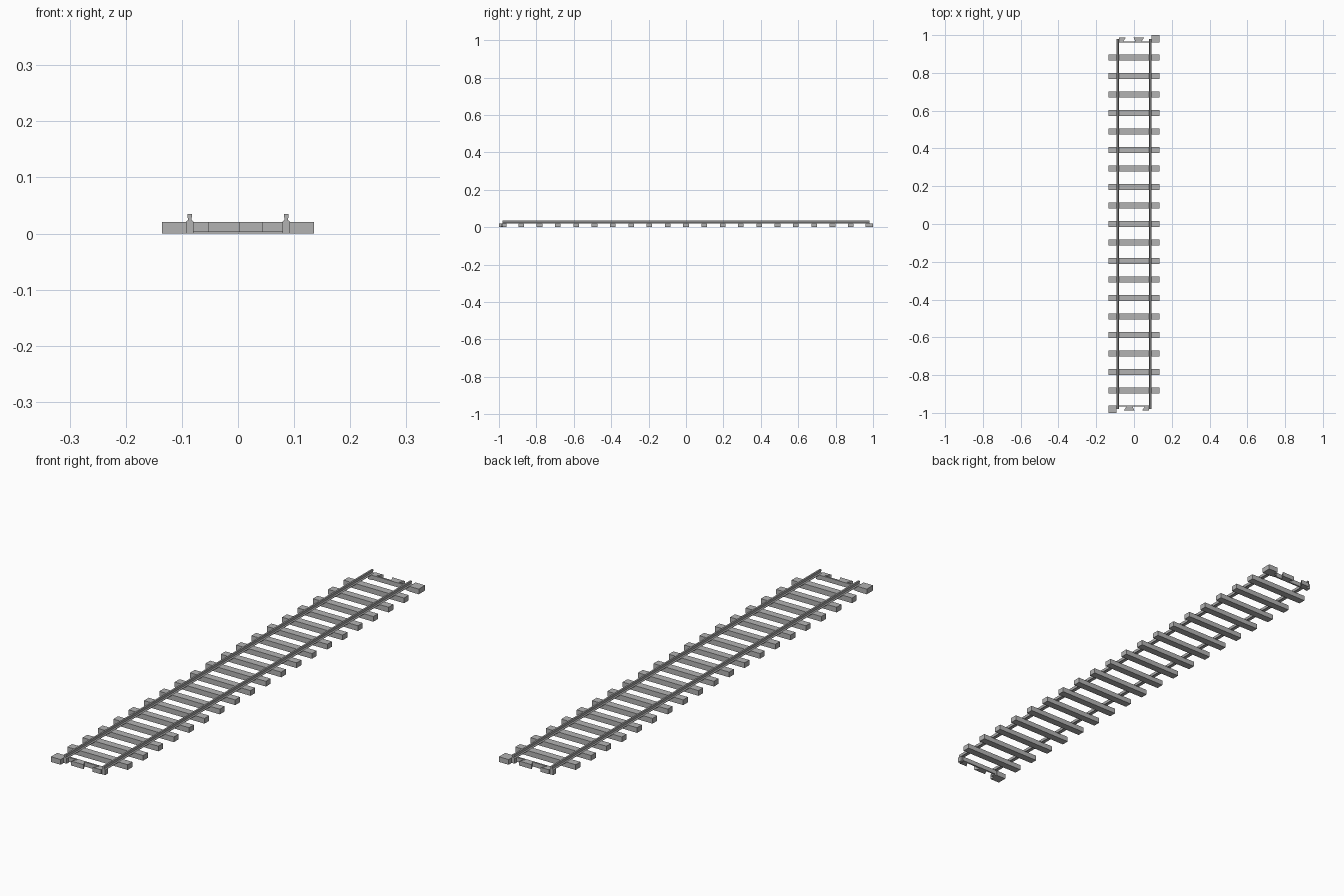
import bpy, bmesh
from math import pi
from mathutils import Matrix

cube = bpy.data.objects.get("Cube")
if cube:
    bpy.data.objects.remove(cube, do_unlink=True)

grey = bpy.data.materials.new("track grey")
colour = (0.45, 0.45, 0.45, 1)
grey.use_nodes = True
grey.diffuse_color = colour
grey.node_tree.nodes["Principled BSDF"].inputs["Base Color"].default_value = colour

SLEEPER_TOP = 0.021
GAUGE = 0.086          # rail centre to track centre
RAIL_END = 0.98


def prism(name, points, axis, low, high, turned=False):
    """Extrude a flat outline along y (points are x,z) or z (points are x,y)."""
    bm = bmesh.new()
    place = (lambda p, t: (p[0], t, p[1])) if axis == "y" else (lambda p, t: (p[0], p[1], t))
    face = bm.faces.new([bm.verts.new(place(p, low)) for p in points])
    grown = bmesh.ops.extrude_face_region(bm, geom=[face])["geom"]
    for v in grown:
        if isinstance(v, bmesh.types.BMVert):
            v.co["xyz".index(axis)] = high
    if turned:
        bm.transform(Matrix.Rotation(pi, 4, "Z"))
    bmesh.ops.recalc_face_normals(bm, faces=bm.faces)
    mesh = bpy.data.meshes.new(name)
    bm.to_mesh(mesh)
    bm.free()
    mesh.materials.append(grey)
    obj = bpy.data.objects.new(name, mesh)
    bpy.context.collection.objects.link(obj)
    return obj


def box(name, x0, x1, y0, y1, z0, z1, turned=False):
    return prism(name, [(x0, y0), (x1, y0), (x1, y1), (x0, y1)], "z", z0, z1, turned)


# Full sleepers
for i in range(-9, 10):
    y = i * 0.0979
    box(f"sleeper_{i + 10}", -0.135, 0.135, y - 0.015, y + 0.015, 0, SLEEPER_TOP)

# Rails: flared foot, narrow web, slightly wider head
half = [(0.007, 0.019), (0.007, 0.021), (0.003, 0.024), (0.003, 0.027),
        (0.004, 0.029), (0.004, 0.034), (0.003, 0.035)]
outline = half + [(-x, z) for x, z in reversed(half)]
for side, name in ((1, "left_rail"), (-1, "right_rail")):
    prism(name, [(x + side * GAUGE, z) for x, z in outline], "y", -RAIL_END, RAIL_END)

# Matching joint at each end, the back one turned half way round
for end, turned in (("front", False), ("back", True)):
    box(f"{end}_sleeper_stub", -0.135, -0.092, -1.0, -0.96, 0, SLEEPER_TOP, turned)
    box(f"{end}_tie_bar", -GAUGE, GAUGE, -0.967, -0.96, 0.003, SLEEPER_TOP, turned)
    prism(f"{end}_dovetail", [(-0.053, -0.988), (0.003, -0.988), (-0.011, -0.962),
                              (-0.039, -0.962)], "z", 0.003, SLEEPER_TOP, turned)
    prism(f"{end}_half_dovetail", [(0.043, -0.988), (0.08, -0.988), (0.08, -0.962),
                                   (0.06, -0.962)], "z", 0.003, SLEEPER_TOP, turned)
    # Feet under the rail ends
    for side in (-1, 1):
        x = side * GAUGE
        box(f"{end}_rail_foot_{'left' if side > 0 else 'right'}", x - 0.007, x + 0.007,
            -RAIL_END, -0.962, 0, SLEEPER_TOP, turned)
